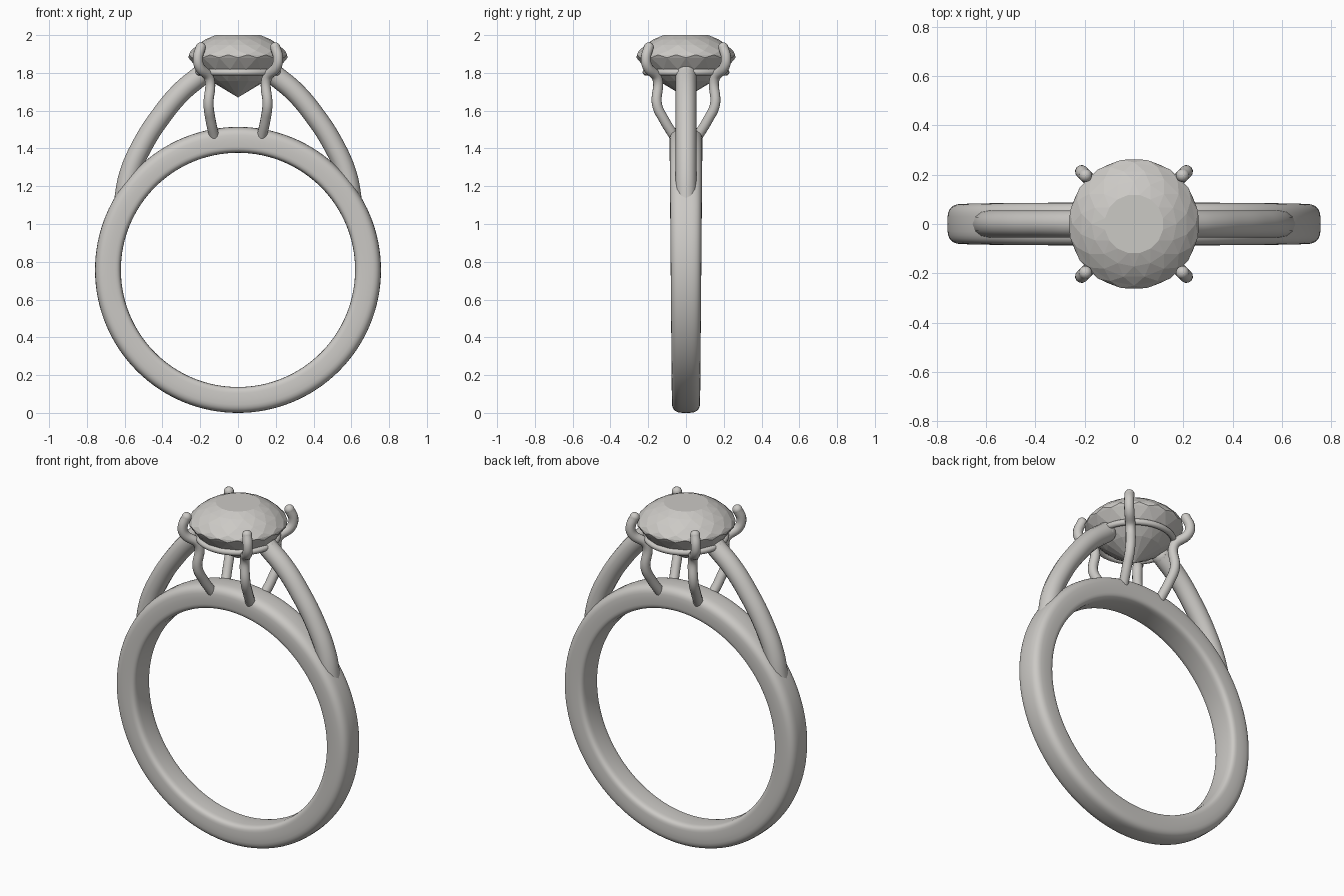
import bpy, bmesh
from math import sin, cos, pi, copysign
from mathutils import Vector

if "Cube" in bpy.data.objects:
    bpy.data.objects.remove(bpy.data.objects["Cube"])


def make_material(name, rgb):
    m = bpy.data.materials.new(name)
    m.use_nodes = True
    m.diffuse_color = (*rgb, 1)
    m.node_tree.nodes["Principled BSDF"].inputs["Base Color"].default_value = (*rgb, 1)
    return m


silver = make_material("warm silver", (0.6, 0.585, 0.56))


def finish(name, bm, smooth=True):
    bmesh.ops.recalc_face_normals(bm, faces=bm.faces)
    for f in bm.faces:
        f.smooth = smooth
    me = bpy.data.meshes.new(name)
    bm.to_mesh(me)
    bm.free()
    me.materials.append(silver)
    ob = bpy.data.objects.new(name, me)
    bpy.context.collection.objects.link(ob)
    return ob


def skin(bm, loops, wrap=False):
    """Bridge a list of closed vertex loops with quads."""
    pairs = zip(loops, loops[1:] + loops[:1]) if wrap else zip(loops, loops[1:])
    for a, b in pairs:
        n = len(a)
        for i in range(n):
            j = (i + 1) % n
            bm.faces.new((a[i], a[j], b[j], b[i]))


def tube(name, points, radius):
    """Round wire through the points, with domed ends."""
    cu = bpy.data.curves.new(name + "_path", "CURVE")
    cu.dimensions = "3D"
    cu.bevel_depth = radius
    cu.bevel_resolution = 4
    cu.resolution_u = 8
    cu.use_fill_caps = True
    sp = cu.splines.new("BEZIER")
    sp.bezier_points.add(len(points) - 1)
    for bp, p in zip(sp.bezier_points, points):
        bp.co = p
        bp.handle_left_type = bp.handle_right_type = "AUTO"
    helper = bpy.data.objects.new(name + "_path", cu)
    bpy.context.collection.objects.link(helper)
    me = bpy.data.meshes.new_from_object(
        helper.evaluated_get(bpy.context.evaluated_depsgraph_get()))
    bpy.data.objects.remove(helper)
    bm = bmesh.new()
    bm.from_mesh(me)
    for p in (points[0], points[-1]):
        ball = bmesh.ops.create_uvsphere(bm, u_segments=16, v_segments=10, radius=radius)
        bmesh.ops.translate(bm, verts=ball["verts"], vec=Vector(p))
    return finish(name, bm)


# Band: rounded section swept around the finger hole, slightly wider at the top
R_OUT, R_IN = 0.757, 0.62
SEG, SIDES = 128, 32
mid, half = (R_OUT + R_IN) / 2, (R_OUT - R_IN) / 2
bm = bmesh.new()
loops = []
for s in range(SEG):
    a = 2 * pi * s / SEG
    width = 0.081 + 0.006 * cos(a)
    loop = []
    for k in range(SIDES):
        t = 2 * pi * k / SIDES
        power = 0.62 if cos(t) > 0 else 0.4
        r = mid + half * copysign(abs(cos(t)) ** power, cos(t))
        y = width * copysign(abs(sin(t)) ** power, sin(t))
        loop.append(bm.verts.new((r * sin(a), y, R_OUT + r * cos(a))))
    loops.append(loop)
skin(bm, loops, wrap=True)
finish("band", bm)

# Shoulders rising from the band to the setting
shoulder = [(0.605, 1.1), (0.575, 1.26), (0.505, 1.42), (0.405, 1.575), (0.3, 1.7), (0.195, 1.788)]
for side, sx in (("left", 1), ("right", -1)):
    tube(side + "_shoulder", [(sx * x, 0, z) for x, z in shoulder], 0.055)

# Four claws
claw = [(0.125, 0.06, 1.46), (0.145, 0.115, 1.55), (0.156, 0.153, 1.63), (0.152, 0.152, 1.77),
        (0.205, 0.205, 1.835), (0.212, 0.212, 1.88), (0.197, 0.197, 1.935)]
for side, sx in (("left", 1), ("right", -1)):
    for end, sy in (("front", -1), ("back", 1)):
        tube(f"{end}_{side}_claw", [(sx * x, sy * y, z) for x, y, z in claw], 0.027)

# Wire gallery under the stone
bm = bmesh.new()
loops = []
for s in range(64):
    a = 2 * pi * s / 64
    loops.append([bm.verts.new(((0.213 + 0.017 * cos(t)) * cos(a),
                                (0.213 + 0.017 * cos(t)) * sin(a), 1.803 + 0.017 * sin(t)))
                  for t in [2 * pi * k / 12 for k in range(12)]])
skin(bm, loops, wrap=True)
finish("gallery_wire", bm)

# Faceted stone: staggered sixteen-sided rows joined by triangles
N = 16
rows = [(0.12, 2.0), (0.172, 1.978), (0.218, 1.948), (0.25, 1.917), (0.265, 1.896),
        (0.262, 1.88), (0.215, 1.818), (0.145, 1.757)]
bm = bmesh.new()
loops = []
for i, (r, z) in enumerate(rows):
    shift = 0.5 * ((i + 1) % 2)
    loops.append([bm.verts.new((r * cos(2 * pi * (k + shift) / N),
                                r * sin(2 * pi * (k + shift) / N), z)) for k in range(N)])
for i, (a, b) in enumerate(zip(loops, loops[1:])):
    for k in range(N):
        j = (k + 1) % N
        if i % 2 == 0:
            bm.faces.new((a[k], a[j], b[j]))
            bm.faces.new((a[k], b[j], b[k]))
        else:
            bm.faces.new((a[k], a[j], b[k]))
            bm.faces.new((a[j], b[j], b[k]))
bm.faces.new(loops[0])
tip = bm.verts.new((0, 0, 1.67))
for k in range(N):
    bm.faces.new((loops[-1][k], loops[-1][(k + 1) % N], tip))
finish("stone", bm, smooth=False)
